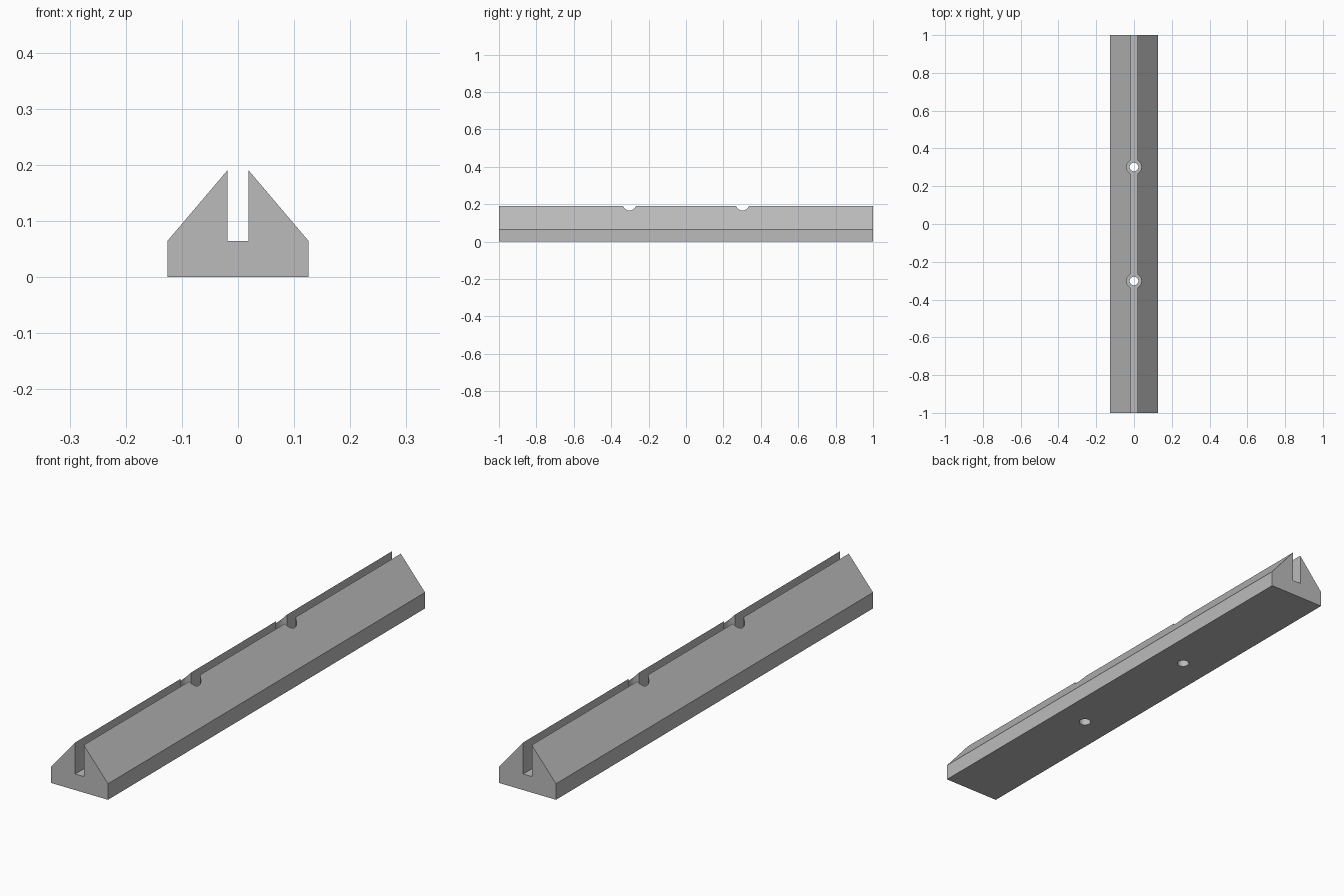
import bpy
import bmesh

cube = bpy.data.objects.get("Cube")
if cube:
    bpy.data.objects.remove(cube, do_unlink=True)

grey = bpy.data.materials.new("plain grey")
grey.use_nodes = True
colour = (0.5, 0.5, 0.5, 1)
grey.diffuse_color = colour
grey.node_tree.nodes["Principled BSDF"].inputs["Base Color"].default_value = colour


def add_object(name, bm):
    bmesh.ops.recalc_face_normals(bm, faces=bm.faces)
    mesh = bpy.data.meshes.new(name)
    bm.to_mesh(mesh)
    bm.free()
    mesh.materials.append(grey)
    obj = bpy.data.objects.new(name, mesh)
    bpy.context.collection.objects.link(obj)
    return obj


# Slotted rail: half profile mirrored, then extruded along its length
half = [(0.126, 0), (0.126, 0.064), (0.019, 0.19), (0.019, 0.064)]
profile = half + [(-x, z) for x, z in reversed(half)]
bm = bmesh.new()
face = bm.faces.new([bm.verts.new((x, -1, z)) for x, z in profile])
extruded = bmesh.ops.extrude_face_region(bm, geom=[face])["geom"]
bmesh.ops.translate(bm, vec=(0, 2, 0),
                    verts=[v for v in extruded if isinstance(v, bmesh.types.BMVert)])
rail = add_object("slotted_rail", bm)


def drill(name, y, radius, bottom, top):
    """Cut a vertical round hole through the rail."""
    bm = bmesh.new()
    bmesh.ops.create_cone(bm, cap_ends=True, segments=32, radius1=radius,
                          radius2=radius, depth=top - bottom)
    bmesh.ops.translate(bm, vec=(0, y, (top + bottom) / 2), verts=bm.verts)
    cutter = add_object(name, bm)
    cutter.hide_render = True
    cutter.hide_set(True)
    mod = rail.modifiers.new(name, 'BOOLEAN')
    mod.operation = 'DIFFERENCE'
    mod.solver = 'EXACT'
    mod.object = cutter
    bpy.context.view_layer.objects.active = rail
    bpy.ops.object.modifier_apply(modifier=name)
    bpy.data.objects.remove(cutter, do_unlink=True)


# Screw holes with wider head clearance down to the slot floor
for side, y in (("front", -0.302), ("back", 0.302)):
    drill(side + "_head_clearance", y, 0.039, 0.064, 0.3)
    drill(side + "_screw_hole", y, 0.023, -0.1, 0.3)

# Smooth bores with crisp edges
bpy.ops.object.select_all(action='DESELECT')
rail.select_set(True)
bpy.context.view_layer.objects.active = rail
bpy.ops.object.shade_smooth_by_angle(angle=0.52)
